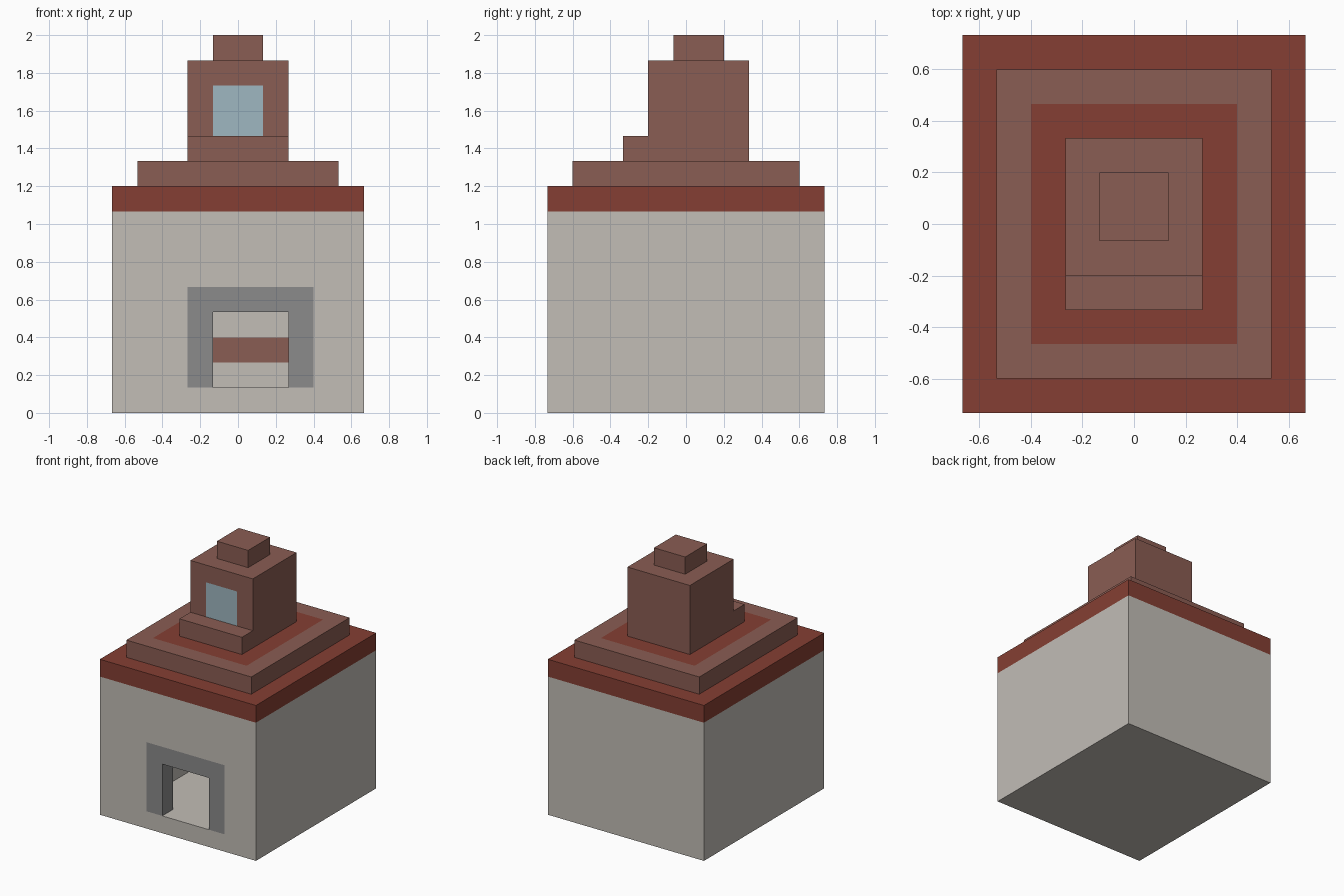
import bpy
import bmesh
from mathutils import Vector

U = 2 / 15  # one building block

if "Cube" in bpy.data.objects:
    bpy.data.objects.remove(bpy.data.objects["Cube"], do_unlink=True)


def material(name, code):
    """Flat material from an sRGB hex code."""
    srgb = [int(code[i:i + 2], 16) / 255 for i in (0, 2, 4)]
    rgba = [((c + 0.055) / 1.055) ** 2.4 for c in srgb] + [1]
    mat = bpy.data.materials.new(name)
    mat.use_nodes = True
    mat.diffuse_color = rgba
    shader = mat.node_tree.nodes["Principled BSDF"]
    shader.inputs["Base Color"].default_value = rgba
    shader.inputs["Roughness"].default_value = 0.9
    return mat


PLASTER = material("pale plaster", "c2bdb6")
RED = material("red roof", "853f33")
BROWN = material("brown tile", "8a5d53")
GREY = material("grey stone", "8b8b8b")
GLASS = material("blue glass", "9fb7c1")


def prism(name, outline, x0, x1, mats):
    """Extrude a (y, z) outline from x0 to x1, in block units."""
    bm = bmesh.new()
    face = bm.faces.new([bm.verts.new((x0 * U, y * U, z * U)) for y, z in outline])
    side = bmesh.ops.extrude_face_region(bm, geom=[face])["geom"]
    verts = [v for v in side if isinstance(v, bmesh.types.BMVert)]
    bmesh.ops.translate(bm, verts=verts, vec=((x1 - x0) * U, 0, 0))
    bmesh.ops.recalc_face_normals(bm, faces=bm.faces)
    mesh = bpy.data.meshes.new(name)
    bm.to_mesh(mesh)
    bm.free()
    obj = bpy.data.objects.new(name, mesh)
    bpy.context.collection.objects.link(obj)
    for mat in mats:
        mesh.materials.append(mat)
    return obj


def block(name, x, y, z, mats):
    outline = [(y[0], z[0]), (y[1], z[0]), (y[1], z[1]), (y[0], z[1])]
    return prism(name, outline, x[0], x[1], mats)


def carve(obj, cutter):
    """Subtract a cutter for good and discard it."""
    mod = obj.modifiers.new("carve", "BOOLEAN")
    mod.operation = "DIFFERENCE"
    mod.solver = "EXACT"
    mod.object = cutter
    deps = bpy.context.evaluated_depsgraph_get()
    mesh = bpy.data.meshes.new_from_object(obj.evaluated_get(deps))
    obj.modifiers.clear()
    obj.data = mesh
    bpy.data.objects.remove(cutter, do_unlink=True)


def paint(obj, cuts, rule):
    """Slice along the planes, then pick each face's material by rule."""
    bm = bmesh.new()
    bm.from_mesh(obj.data)
    for axis, places in cuts.items():
        normal = Vector([float(axis == a) for a in "xyz"])
        for place in places:
            geom = bm.verts[:] + bm.edges[:] + bm.faces[:]
            bmesh.ops.bisect_plane(bm, geom=geom, dist=1e-5,
                                   plane_co=normal * place * U, plane_no=normal)
    for face in bm.faces:
        face.material_index = rule(face.calc_center_median() / U, face.normal)
    bm.to_mesh(obj.data)
    bm.free()


# House body: hollow room, doorway, stone surround and red roof band
house = block("house", (-5, 5), (-5.5, 5.5), (0, 9), [PLASTER, RED, GREY, BROWN])
carve(house, block("room_cutter", (-3, 3), (-4.5, 4.5), (1, 8), [PLASTER]))
carve(house, block("door_cutter", (-1, 2), (-6, -4), (1, 4), [PLASTER]))


def house_colour(c, n):
    if c.z > 8.01:
        return 1
    if c.y < -4.6 and -2 < c.x < 3 and 1.01 < c.z < 5:
        return 2
    # band along the back wall of the room
    if 4.4 < c.y < 4.6 and n.y < -0.5 and 2 < c.z < 3:
        return 3
    return 0


paint(house, {"x": (-2, -1, 2, 3), "y": (-4.5, 4.5), "z": (1, 2, 3, 4, 5, 8)},
      house_colour)

# Stepped roof tier with a red field on top
tier = block("roof_tier", (-4, 4), (-4.5, 4.5), (9, 10), [BROWN, RED])
paint(tier, {"x": (-3, 3), "y": (-3.5, 3.5)},
      lambda c, n: int(n.z > 0.5 and abs(c.x) < 3 and abs(c.y) < 3.5))

# Tower with a front step and a window
tower = prism("tower", [(-2.5, 10), (2.5, 10), (2.5, 14), (-1.5, 14),
                        (-1.5, 11), (-2.5, 11)], -2, 2, [BROWN, GLASS])
paint(tower, {"x": (-1, 1), "z": (11, 13)},
      lambda c, n: int(n.y < -0.5 and abs(c.x) < 1 and 11 < c.z < 13))

# Cap on the tower
block("tower_cap", (-1, 1), (-0.5, 1.5), (14, 15), [BROWN])
